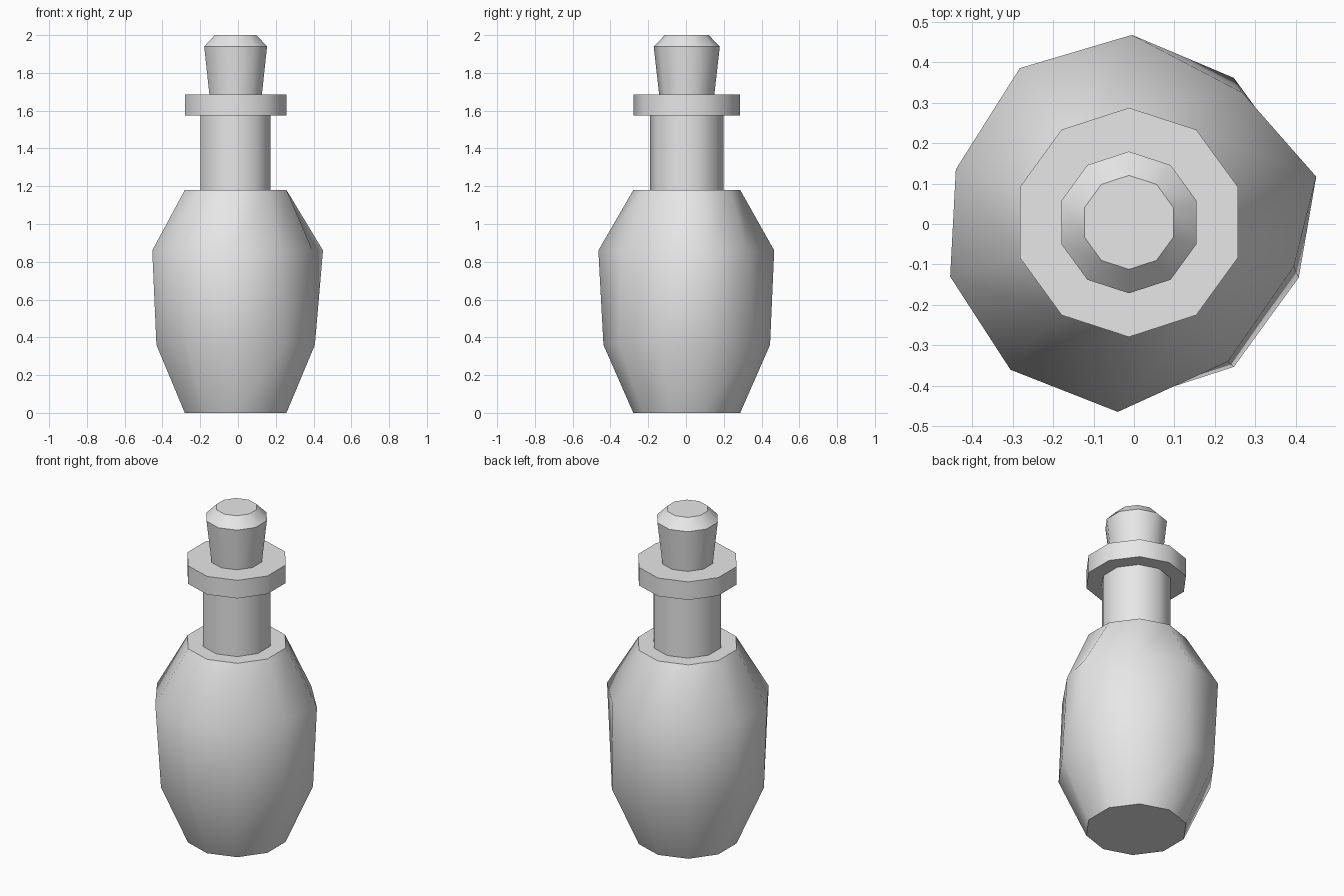
import bpy, bmesh, math

cube = bpy.data.objects.get("Cube")
if cube:
    bpy.data.objects.remove(cube, do_unlink=True)

SIDES = 10
AXIS_X, AXIS_Y = -0.0125, 0.004

grey = bpy.data.materials.new("light_grey")
grey.use_nodes = True
colour = (0.8, 0.8, 0.8, 1.0)
grey.diffuse_color = colour
grey.node_tree.nodes["Principled BSDF"].inputs["Base Color"].default_value = colour


def ring(radius):
    """Ten-sided ring with its first corner at the back."""
    angles = [math.radians(90) + i * math.tau / SIDES for i in range(SIDES)]
    return [(AXIS_X + radius * math.cos(a), AXIS_Y + radius * math.sin(a)) for a in angles]


def loft(name, sections):
    """Closed solid through stacked (z, ring) sections, from the bottom up."""
    bm = bmesh.new()
    loops = [[bm.verts.new((x, y, z)) for x, y in pts] for z, pts in sections]
    for low, high in zip(loops, loops[1:]):
        for i in range(SIDES):
            j = (i + 1) % SIDES
            bm.faces.new((low[i], low[j], high[j], high[i]))
    bm.faces.new(loops[0][::-1])
    bm.faces.new(loops[-1])
    mesh = bpy.data.meshes.new(name)
    bm.to_mesh(mesh)
    bm.free()
    mesh.materials.append(grey)
    obj = bpy.data.objects.new(name, mesh)
    bpy.context.collection.objects.link(obj)
    bpy.ops.object.select_all(action='DESELECT')
    obj.select_set(True)
    bpy.context.view_layer.objects.active = obj
    bpy.ops.object.shade_smooth_by_angle(angle=math.radians(42))
    return obj


# Uneven, hand-shaped shoulder ring
shoulder = [(-0.005, 0.467), (-0.282, 0.385), (-0.44, 0.135), (-0.454, -0.13),
            (-0.305, -0.36), (-0.04, -0.464), (0.232, -0.34), (0.395, -0.105),
            (0.45, 0.117), (0.267, 0.325)]

# Bottle
loft("bottle_body", [(0, ring(0.283)), (0.36, ring(0.441)),
                     (0.86, shoulder), (1.18, ring(0.283))])
loft("bottle_neck", [(1.18, ring(0.195)), (1.575, ring(0.195))])
loft("bottle_lip", [(1.575, ring(0.283)), (1.685, ring(0.283))])

# Stopper, flared with a bevelled top
loft("stopper", [(1.685, ring(0.146)), (1.94, ring(0.175)), (2.0, ring(0.116))])
